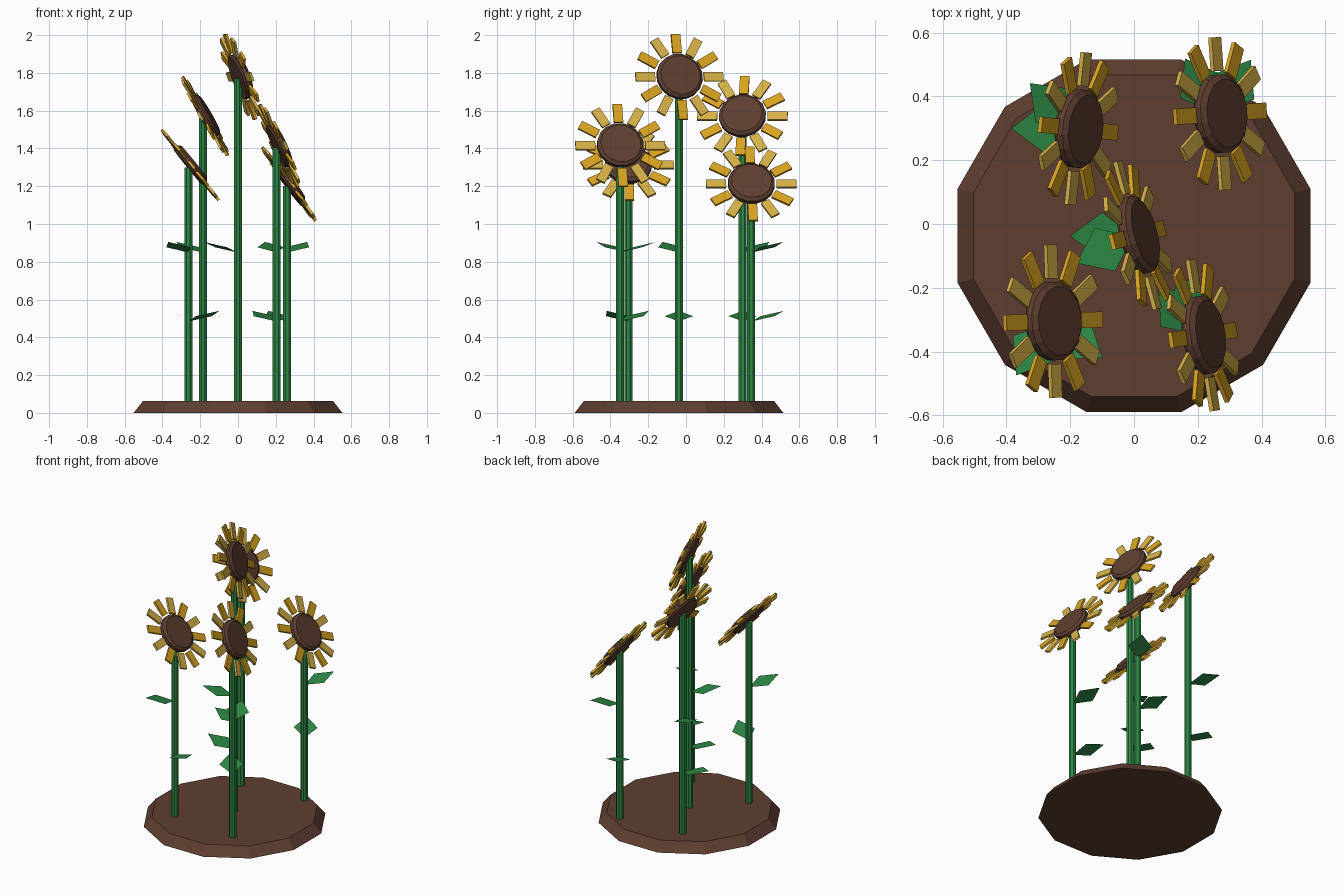
import bpy, bmesh, math
from mathutils import Matrix, Vector

if "Cube" in bpy.data.objects:
    bpy.data.objects.remove(bpy.data.objects["Cube"])


def material(name, r, g, b):
    lin = lambda c: (c / 255 / 12.92) if c < 11 else ((c / 255 + 0.055) / 1.055) ** 2.4
    m = bpy.data.materials.new(name)
    m.diffuse_color = (lin(r), lin(g), lin(b), 1)
    m.use_nodes = True
    m.node_tree.nodes["Principled BSDF"].inputs["Base Color"].default_value = m.diffuse_color
    return m


BROWN = material("earth brown", 94, 62, 48)
GREEN = material("stem green", 45, 138, 70)
AMBER = material("petal amber", 216, 163, 32)
PALE = material("petal pale gold", 214, 177, 72)


def finish(bm, name, mats, matrix=Matrix()):
    bmesh.ops.recalc_face_normals(bm, faces=bm.faces[:])
    mesh = bpy.data.meshes.new(name)
    bm.to_mesh(mesh)
    bm.free()
    for m in mats:
        mesh.materials.append(m)
    ob = bpy.data.objects.new(name, mesh)
    ob.matrix_world = matrix
    bpy.context.collection.objects.link(ob)
    return ob


def lathe(name, rings, sides, mat, matrix=Matrix(), phase=0.0):
    """Closed solid from (radius, height) rings."""
    bm = bmesh.new()
    loops = [[bm.verts.new((r * math.cos(phase + math.tau * i / sides),
                            r * math.sin(phase + math.tau * i / sides), z))
              for i in range(sides)] for r, z in rings]
    for a, b in zip(loops, loops[1:]):
        for i in range(sides):
            j = (i + 1) % sides
            bm.faces.new((a[i], a[j], b[j], b[i]))
    bm.faces.new(loops[0])
    bm.faces.new(loops[-1])
    return finish(bm, name, [mat], matrix)


def petals(name, matrix):
    """Ring of twelve flat blocks, alternating colour."""
    bm = bmesh.new()
    for i in range(12):
        m = (Matrix.Rotation(math.tau * i / 12, 4, 'Z')
             @ Matrix.Translation((0.187, 0, 0))
             @ Matrix.Diagonal((0.106, 0.05, 0.014, 1)))
        before = set(bm.faces)
        bmesh.ops.create_cube(bm, size=1, matrix=m)
        for f in set(bm.faces) - before:
            f.material_index = i % 2
    finish(bm, name, [AMBER, PALE], matrix)


def leaf(name, x, y, z, angle):
    """Flat diamond rising away from the stem."""
    bm = bmesh.new()
    pts = [(0.005, 0, 0), (0.1, -0.075, 0.027), (0.2, 0, 0.055), (0.1, 0.075, 0.027)]
    bm.faces.new([bm.verts.new(p) for p in pts])
    finish(bm, name, [GREEN],
           Matrix.Translation((x, y, z)) @ Matrix.Rotation(math.radians(angle), 4, 'Z'))


# Round earth base with sloping rim
lathe("base", [(0.572, 0), (0.521, 0.063)], 12, BROWN,
      Matrix.Translation((0, -0.037, 0)), math.pi / 12)

# x, y, stem top, head tilt, head yaw, low leaf angle, high leaf angle
FLOWERS = [
    (0.0, -0.038, 1.77, 20, 15, 180, 205),
    (-0.185, 0.30, 1.56, 30, -6, 180, 135),
    (0.26, 0.345, 1.20, 36, 4, 120, 58),
    (-0.263, -0.305, 1.30, 39, 2, -35, 238),
    (0.205, -0.35, 1.405, 25, 9, 130, 108),
]

for n, (x, y, top, tilt, yaw, low, high) in enumerate(FLOWERS, 1):
    # Stem
    lathe(f"stem_{n}", [(0.023, 0.05), (0.023, top)], 8, GREEN,
          Matrix.Translation((x, y, 0)), math.pi / 8)
    # Leaves
    leaf(f"low_leaf_{n}", x, y, 0.485, low)
    leaf(f"high_leaf_{n}", x, y, 0.85, high)
    # Head frame: local x points up the flower, local z is the facing direction
    t, w = math.radians(tilt), math.radians(yaw)
    face = Vector((math.cos(t) * math.cos(w), math.cos(t) * math.sin(w), math.sin(t)))
    up = Vector((-math.sin(t) * math.cos(w), -math.sin(t) * math.sin(w), math.cos(t)))
    rot = Matrix((up, face.cross(up), face)).transposed().to_4x4()
    frame = Matrix.Translation(Vector((x, y, top + 0.005)) + face * 0.012) @ rot
    # Seed disc and petal ring
    lathe(f"seed_disc_{n}", [(0.118, -0.017), (0.125, -0.008), (0.125, 0.015), (0.108, 0.028)],
          16, BROWN, frame, math.pi / 16)
    petals(f"petals_{n}", frame)
